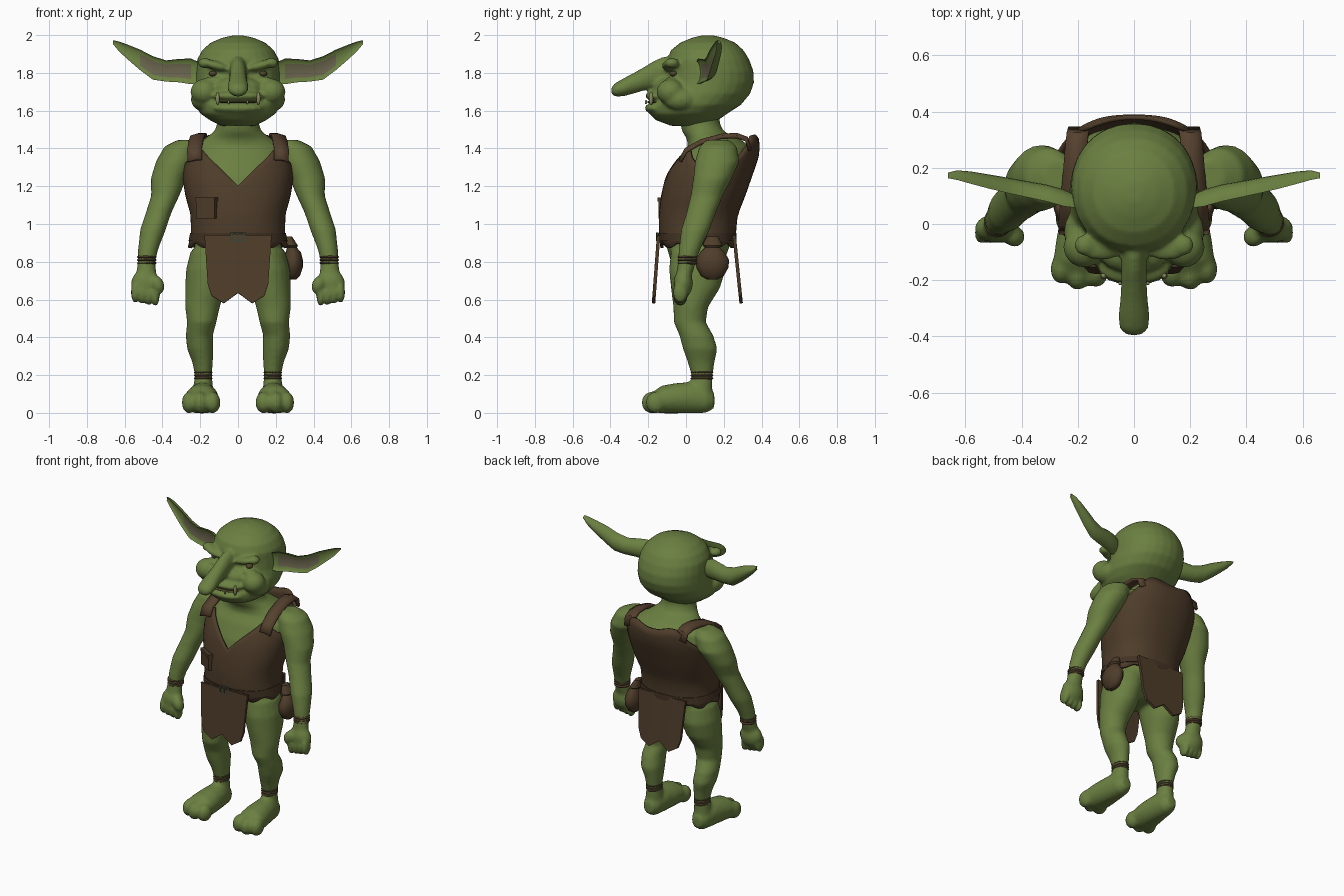
import bpy, bmesh, math
from mathutils import Vector, Matrix

if "Cube" in bpy.data.objects:
    bpy.data.objects.remove(bpy.data.objects["Cube"])


def mat(name, r, g, b):
    m = bpy.data.materials.new(name)
    m.diffuse_color = (r, g, b, 1)
    m.use_nodes = True
    m.node_tree.nodes["Principled BSDF"].inputs["Base Color"].default_value = m.diffuse_color
    return m


SKIN = mat("green skin", .147, .215, .053)
INNER = mat("inner ear", .145, .13, .075)
CLOTH = mat("brown leather", .077, .046, .023)
STRAP = mat("strap leather", .092, .053, .028)
DARK = mat("dark leather", .055, .033, .017)
METAL = mat("dark buckle", .05, .06, .035)
EYE = mat("eye brown", .075, .06, .022)
TUSK = mat("tusk ivory", .24, .25, .11)


def ring(c, a, b, axis='z', n=20, p=1.0):
    """Closed superellipse ring centred on c."""
    out = []
    for i in range(n):
        t = 2 * math.pi * i / n
        u = a * math.copysign(abs(math.cos(t)) ** p, math.cos(t))
        v = b * math.copysign(abs(math.sin(t)) ** p, math.sin(t))
        d = {'z': (u, v, 0), 'y': (u, 0, v), 'x': (0, u, v)}[axis]
        out.append(Vector(c) + Vector(d))
    return out


def loft(bm, rings, caps=True, closed=True):
    vs = [[bm.verts.new(p) for p in r] for r in rings]
    n = len(vs[0])
    for a, b in zip(vs, vs[1:]):
        for i in range(n if closed else n - 1):
            j = (i + 1) % n
            bm.faces.new((a[i], a[j], b[j], b[i]))
    if caps:
        bm.faces.new(vs[0])
        bm.faces.new(vs[-1])


def ball(bm, c, r, rot=0.0):
    m = Matrix.Translation(c) @ Matrix.Rotation(rot, 4, 'Y') @ Matrix.Diagonal((*r, 1))
    bmesh.ops.create_uvsphere(bm, u_segments=16, v_segments=10, radius=1, matrix=m)


def box(bm, c, s, rz=0.0):
    m = Matrix.Translation(c) @ Matrix.Rotation(rz, 4, 'Z') @ Matrix.Diagonal((*s, 1))
    bmesh.ops.create_cube(bm, size=1, matrix=m)


def finish(name, bm, mats, smooth=True):
    bmesh.ops.recalc_face_normals(bm, faces=bm.faces)
    me = bpy.data.meshes.new(name)
    bm.to_mesh(me)
    bm.free()
    for m in mats:
        me.materials.append(m)
    ob = bpy.data.objects.new(name, me)
    bpy.context.collection.objects.link(ob)
    if smooth:
        bpy.ops.object.select_all(action='DESELECT')
        ob.select_set(True)
        bpy.context.view_layer.objects.active = ob
        bpy.ops.object.shade_smooth_by_angle(angle=math.radians(40))
    return ob


def fuse(ob, voxel, it):
    """Blend overlapping volumes into one soft surface."""
    r = ob.modifiers.new("fuse", 'REMESH')
    r.mode, r.voxel_size, r.use_smooth_shade = 'VOXEL', voxel, True
    s = ob.modifiers.new("soften", 'SMOOTH')
    s.factor, s.iterations = .5, it


def solid(ob, t, off=0.0):
    m = ob.modifiers.new("thickness", 'SOLIDIFY')
    m.thickness, m.offset = t, off


# Torso profile: height, front y, back y, half width
PROFILE = [(.86, -.12, .25, .255), (.95, -.13, .25, .235), (1.05, -.13, .26, .237),
           (1.15, -.118, .30, .265), (1.25, -.095, .335, .28), (1.35, -.05, .37, .28),
           (1.42, 0, .378, .26), (1.49, .09, .365, .225)]


def torso(z, grow=0.0, n=72):
    for a, b in zip(PROFILE, PROFILE[1:]):
        if z <= b[0] or b is PROFILE[-1]:
            t = (z - a[0]) / (b[0] - a[0])
            f, k, w = (a[i] + (b[i] - a[i]) * t for i in (1, 2, 3))
            return ring((0, (f + k) / 2, z), w + grow, (k - f) / 2 + grow, 'z', n, .87)


# Body skin: torso, neck, arms, hands, legs, feet
bm = bmesh.new()
trunk = [ring((0, .06, .74), .12, .10, n=72), ring((0, .06, .80), .21, .14, n=72)]
trunk += [torso(z, -.02) for z in (.88, .95, 1.05, 1.15, 1.25, 1.35)]
for y, z, rx, ry in [(.175, 1.41, .245, .165), (.145, 1.45, .18, .14), (.09, 1.49, .125, .11),
                     (.075, 1.53, .11, .105), (.07, 1.62, .11, .105)]:
    trunk.append(ring((0, y, z), rx, ry, n=72))
loft(bm, trunk)
ARM = [(.27, .17, 1.445, .05, .06), (.30, .17, 1.41, .09, .10), (.33, .165, 1.33, .105, .118),
       (.368, .14, 1.24, .094, .102), (.385, .11, 1.15, .075, .086), (.42, .08, 1.06, .068, .078),
       (.45, .05, .97, .068, .076), (.475, .02, .87, .054, .058), (.485, .005, .80, .047, .048),
       (.485, -.01, .73, .055, .042)]
LEG = [(.13, .06, .86, .12, .14), (.155, .06, .76, .12, .15), (.172, .05, .66, .108, .13),
       (.188, .025, .56, .092, .092), (.192, .02, .48, .078, .085), (.205, .055, .41, .072, .09),
       (.2, .075, .34, .07, .092), (.188, .08, .27, .055, .072), (.183, .085, .20, .045, .056),
       (.185, .08, .12, .055, .06)]
FOOT = [(.185, .15, .065, .035, .04), (.185, .11, .07, .06, .07), (.187, .03, .08, .075, .085),
        (.19, -.06, .075, .088, .082), (.195, -.13, .068, .093, .076), (.195, -.17, .06, .085, .055)]
for s in (1, -1):
    loft(bm, [ring((s * x, y, z), a, b) for x, y, z, a, b in ARM])
    loft(bm, [ring((s * x, y, z), a, b) for x, y, z, a, b in LEG])
    loft(bm, [ring((s * x, y, z), a, b, 'y') for x, y, z, a, b in FOOT])
    ball(bm, (s * .49, -.015, .685), (.078, .052, .075))
    ball(bm, (s * .425, -.045, .68), (.034, .038, .05), s * .4)
    for i in range(4):
        ball(bm, (s * (.437 + .036 * i), -.03, .622 + .006 * i), (.022, .042, .06))
    for x, y, r in [(.135, -.172, .043), (.2, -.182, .043), (.26, -.16, .038)]:
        ball(bm, (s * x, y, .055), (r, .054, .058))
for v in bm.verts:
    v.co.z = max(v.co.z, -.002)
fuse(finish("body_skin", bm, [SKIN]), .012, 4)

# Head: skull, cheeks, brows, muzzle, lips, nose
bm = bmesh.new()
HEAD = [(1.52, -.08, .12, .09), (1.55, -.16, .17, .15), (1.585, -.195, .22, .20), (1.63, -.195, .29, .228),
        (1.69, -.15, .34, .232), (1.75, -.11, .36, .226), (1.81, -.10, .357, .224), (1.87, -.10, .335, .217),
        (1.92, -.08, .305, .19), (1.96, -.03, .26, .145), (1.985, .03, .20, .085), (1.998, .08, .15, .03)]
loft(bm, [ring((0, (f + k) / 2, z), w, (k - f) / 2, n=28, p=.95) for z, f, k, w in HEAD])
NOSE = [(-.03, 1.81, .045, .085), (-.12, 1.805, .045, .08), (-.17, 1.79, .045, .074), (-.22, 1.77, .046, .063),
        (-.27, 1.748, .049, .056), (-.33, 1.724, .056, .048), (-.375, 1.71, .05, .036), (-.395, 1.706, .025, .018)]
loft(bm, [ring((0, y, z), a, b, 'y') for y, z, a, b in NOSE])
ball(bm, (0, -.10, 1.72), (.13, .075, .06))
ball(bm, (0, -.15, 1.678), (.135, .065, .03))
ball(bm, (0, -.155, 1.613), (.135, .065, .03))
for s in (1, -1):
    ball(bm, (s * .178, -.082, 1.7), (.074, .074, .068))
    ball(bm, (s * .19, -.03, 1.66), (.06, .09, .06))
    ball(bm, (s * .115, -.085, 1.838), (.08, .045, .024), -s * .25)
    ball(bm, (s * .175, -.075, 1.852), (.038, .038, .028))
    ball(bm, (s * .13, -.075, 1.762), (.058, .035, .018))
fuse(finish("head", bm, [SKIN]), .010, 4)

# Ears: tapering crescents, hollow at the front
EAR = [(.19, .08, 1.80, .05, .04), (.25, .088, 1.808, .068, .06), (.31, .105, 1.812, .062, .06),
       (.38, .12, 1.81, .056, .057), (.45, .135, 1.826, .062, .055), (.52, .152, 1.87, .054, .05),
       (.58, .168, 1.908, .04, .044), (.63, .182, 1.94, .026, .034), (.662, .188, 1.963, .01, .02)]
for side, s in (("right", 1), ("left", -1)):
    bm = bmesh.new()
    rings = []
    for x, y, z, h, d in EAR:
        pts = []
        for i in range(20):
            t = math.tau * i / 20
            b = math.sin(t)
            off = d * b if b > 0 else -.35 * d * b
            pts.append(Vector((s * x, y - .025 + off, z + h * math.cos(t))))
        rings.append(pts)
    loft(bm, rings)
    bm.faces.ensure_lookup_table()
    for k in range(20, 100):
        if 13 <= k % 20 <= 16:
            bm.faces[k].material_index = 1
    finish(side + "_ear", bm, [SKIN, INNER])

# Face details
for name, m, c, r in [("eyes", EYE, (.133, -.066, 1.796), (.022, .022, .015)),
                      ("tusks", TUSK, (.108, -.185, 1.665), (.011, .012, .034))]:
    bm = bmesh.new()
    for s in (1, -1):
        ball(bm, (s * c[0], c[1], c[2]), r)
        if m is TUSK:
            ball(bm, (s * .05, -.212, 1.645), (.006, .006, .011))
    finish(name, bm, [m])
bm = bmesh.new()
ball(bm, (0, -.15, 1.646), (.115, .058, .009))
finish("mouth_line", bm, [EYE])

# Vest: columns around the torso, each ending at the neckline or armhole
bm = bmesh.new()
N, ROWS = 72, 12
cols = []
for i in range(N):
    t = math.tau * i / N
    x = .28 * abs(math.cos(t)) ** .85
    if math.sin(t) < 0:
        top = 1.20 + x if x < .2 else 1.40 - (x - .2) * 1.2
    else:
        top = 1.46 + .012 * math.cos(6 * t) if x < .2 else 1.46 - (x - .2) * 2
    low = .885 + .012 * math.sin(9 * t)
    cols.append([torso(low + (top - low) * k / ROWS, .006, N)[i] for k in range(ROWS + 1)])
loft(bm, cols + [cols[0]], caps=False, closed=False)
bmesh.ops.remove_doubles(bm, verts=bm.verts, dist=.0005)
solid(finish("vest", bm, [CLOTH]), .016)

# Shoulder straps
PATH = [(.228, -.03, 1.34), (.23, .0, 1.395), (.222, .08, 1.44), (.212, .19, 1.47),
        (.205, .27, 1.473), (.20, .32, 1.455), (.195, .338, 1.40)]
bm = bmesh.new()
for s in (1, -1):
    loft(bm, [[Vector((s * (x + d), y, z - .3 * max(d, 0))) for d in (-.038, 0, .038)] for x, y, z in PATH],
         caps=False, closed=False)
solid(finish("shoulder_straps", bm, [STRAP]), .018)

# Belt, buckle and chest pocket
bm = bmesh.new()
loft(bm, [torso(z, g) for z, g in ((.91, .005), (.91, .018), (.952, .018), (.952, .005))], caps=False)
finish("belt", bm, [DARK])
bm = bmesh.new()
for s in (1, -1):
    box(bm, (s * .033, -.151, .932), (.012, .012, .046))
    box(bm, (0, -.151, .932 + s * .019), (.066, .012, .01))
box(bm, (0, -.152, .932), (.008, .012, .046))
finish("buckle", bm, [METAL], False)
bm = bmesh.new()
box(bm, (-.163, -.098, 1.08), (.115, .04, .10), -.55)
box(bm, (-.165, -.101, 1.13), (.122, .042, .022), -.55)
finish("pocket", bm, [CLOTH], False)

# Hanging cloths with ragged lower edges
EDGE = [(-.178, .93), (-.16, .68), (-.14, .62), (-.075, .58), (0, .635), (.075, .58), (.14, .62), (.16, .68), (.178, .93)]
for name, y0, y1 in (("front_cloth", -.145, -.172), ("back_cloth", .255, .292)):
    bm = bmesh.new()
    up = [bm.verts.new((x, y0, .94)) for x, z in EDGE]
    lo = [bm.verts.new((x, y0 + (y1 - y0) * (.93 - z) / .35, z)) for x, z in EDGE[1:-1]]
    for i, a in enumerate(lo[:-1]):
        bm.faces.new((up[i + 1], up[i + 2], lo[i + 1], a))
    bm.faces.new((up[0], up[1], lo[0]))
    bm.faces.new((up[-1], lo[-1], up[-2]))
    solid(finish(name, bm, [CLOTH], False), .018)

# Belt pouch with a tied neck
bm = bmesh.new()
POUCH = [(.705, .015, .025), (.725, .035, .06), (.77, .05, .085), (.81, .05, .088), (.85, .04, .065),
         (.875, .026, .04), (.885, .035, .052), (.905, .028, .045), (.935, .018, .03)]
loft(bm, [ring((.293 - max(z - .85, 0) * .3, .14, z), a, b) for z, a, b in POUCH])
finish("pouch", bm, [CLOTH])

# Wrapped cords on wrists and ankles
for name, x, y, z0, a, b in (("wrist_cords", .483, .008, .785, .052, .054), ("ankle_cords", .184, .084, .175, .05, .061)):
    bm = bmesh.new()
    for s in (1, -1):
        loft(bm, [ring((s * x, y, z0 + k * .008), a - .007 * (k % 2 == 0), b - .007 * (k % 2 == 0)) for k in range(7)])
    finish(name, bm, [STRAP])
